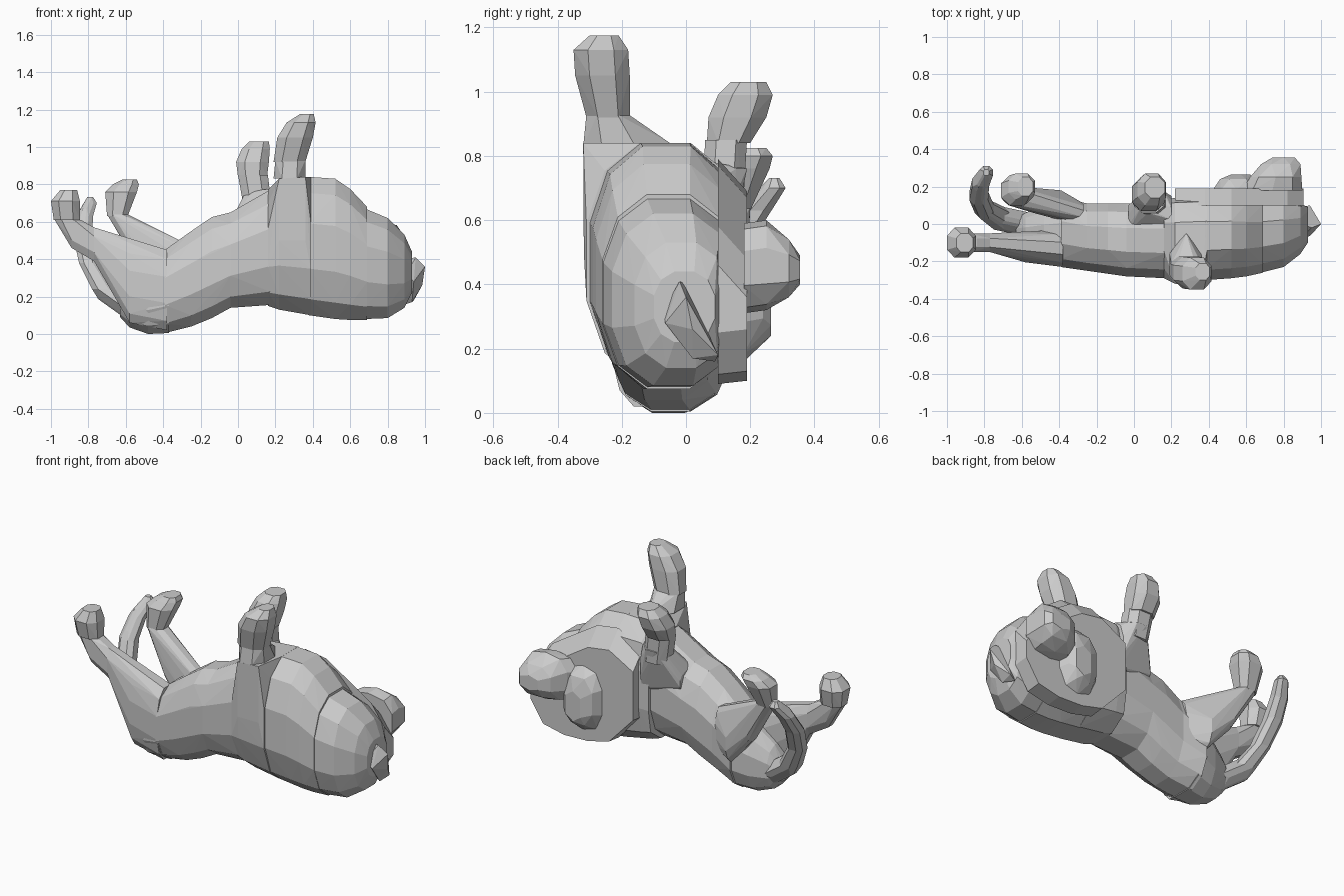
import bpy, bmesh
from math import cos, sin, pi


def ring(axis, pos, a0, a1, b0, b1, n=12, power=0.85, cut=None):
    """Rounded cross-section; a and b are the extents on the other two axes (in xyz order)."""
    pts = []
    for i in range(n):
        t = 2 * pi * (i + 0.5) / n
        c, s = cos(t), sin(t)
        k = cos(pi / n)
        c = min(1, abs(c / k)) ** power * (1 if c > 0 else -1)
        s = min(1, abs(s / k)) ** power * (1 if s > 0 else -1)
        a = (a0 + a1) / 2 + c * (a1 - a0) / 2
        b = (b0 + b1) / 2 + s * (b1 - b0) / 2
        if cut is not None:
            a = min(a, cut)
        p = [a, b]
        p.insert('xyz'.index(axis), pos)
        pts.append(tuple(p))
    return pts


def hull(name, *groups):
    """Faceted convex part wrapped around groups of points."""
    bm = bmesh.new()
    for g in groups:
        for p in g:
            bm.verts.new(p)
    bmesh.ops.remove_doubles(bm, verts=bm.verts[:], dist=0.003)
    bmesh.ops.convex_hull(bm, input=bm.verts[:])
    loose = [v for v in bm.verts if not v.link_faces]
    bmesh.ops.delete(bm, geom=loose, context='VERTS')
    bmesh.ops.recalc_face_normals(bm, faces=bm.faces[:])
    me = bpy.data.meshes.new(name)
    bm.to_mesh(me)
    bm.free()
    ob = bpy.data.objects.new(name, me)
    bpy.context.collection.objects.link(ob)


def X(x, *e, **k):
    return ring('x', x, *e, **k)


def Z(z, *e, n=8):
    return ring('z', z, *e, n=n)


# torso: belly, ribs and pelvis
hip = X(-0.25, -0.25, 0.11, 0.04, 0.55)
waist = X(-0.04, -0.28, 0.11, 0.14, 0.65)
hull("belly", hip, waist, X(-0.14, -0.265, 0.11, 0.085, 0.625))
hull("ribs", waist, X(0.17, -0.29, 0.11, 0.155, 0.77))
hull("hips", hip, X(-0.39, -0.23, 0.14, 0.005, 0.45))
hull("pelvis", X(-0.37, -0.23, 0.13, 0.005, 0.44), X(-0.48, -0.21, 0.10, 0.0, 0.38),
     X(-0.58, -0.17, 0.06, 0.035, 0.30), X(-0.63, -0.13, 0.03, 0.09, 0.22))

# neck (with the front shoulder corner) and head
hull("neck", X(0.16, -0.29, 0.16, 0.15, 0.77, cut=0.13), X(0.22, -0.31, 0.17, 0.13, 0.83, cut=0.14),
     X(0.39, -0.31, 0.18, 0.10, 0.84, cut=0.12),
     [(0.22, -0.32, 0.83), (0.36, -0.32, 0.84), (0.22, -0.318, 0.5), (0.36, -0.318, 0.5)])
hull("head", X(0.38, -0.30, 0.17, 0.10, 0.84, cut=0.11), X(0.52, -0.29, 0.17, 0.08, 0.83, cut=0.11),
     X(0.60, -0.28, 0.16, 0.075, 0.775, cut=0.11), X(0.69, -0.26, 0.15, 0.075, 0.68, cut=0.11))
hull("crown", X(0.68, -0.26, 0.15, 0.08, 0.67, cut=0.11), X(0.80, -0.23, 0.15, 0.085, 0.62, cut=0.11),
     X(0.89, -0.16, 0.13, 0.14, 0.53, cut=0.11), X(0.93, -0.10, 0.09, 0.22, 0.44))
# face outline follows the head: x, bottom z, top z; slightly narrowed at the front
outline = [(0.22, 0.30, 0.70), (0.38, 0.13, 0.79), (0.52, 0.095, 0.77),
           (0.68, 0.09, 0.65), (0.82, 0.12, 0.58), (0.905, 0.25, 0.46)]
hull("face", [(x, 0.10, z) for x, a, b in outline for z in (a, b)],
     [(x, 0.19, z) for x, a, b in outline for z in (a + 0.01, b - 0.10)])
hull("muzzle", ring('y', 0.18, 0.58, 0.90, 0.31, 0.59, n=10), ring('y', 0.25, 0.62, 0.895, 0.32, 0.60, n=10),
     ring('y', 0.32, 0.68, 0.89, 0.36, 0.54, n=8), ring('y', 0.355, 0.74, 0.86, 0.40, 0.49, n=6))
hull("jaw", ring('y', 0.18, 0.42, 0.68, 0.16, 0.56, n=10), ring('y', 0.24, 0.46, 0.65, 0.22, 0.50, n=8),
     ring('y', 0.265, 0.52, 0.62, 0.24, 0.42, n=6))
hull("ear", [(0.90, -0.07, 0.32), (0.90, 0.09, 0.16), (0.95, -0.02, 0.41), (0.94, -0.065, 0.28),
             (1.0, 0.0, 0.36), (0.985, 0.02, 0.26), (0.94, 0.10, 0.18), (0.93, 0.02, 0.17), (0.90, 0.0, 0.40)])

# front arm
hull("arm_front", Z(0.83, 0.19, 0.36, -0.32, -0.10), Z(0.93, 0.20, 0.36, -0.31, -0.18),
     [(0.28, -0.05, 0.84)])
hull("paw_front", Z(0.92, 0.19, 0.36, -0.31, -0.175), Z(1.05, 0.21, 0.40, -0.345, -0.175),
     Z(1.13, 0.26, 0.415, -0.35, -0.18), Z(1.175, 0.33, 0.405, -0.30, -0.21))

# rear arm
hull("shoulder_rear", X(-0.03, -0.06, 0.10, 0.50, 0.62), X(0.20, -0.04, 0.15, 0.45, 0.78),
     Z(0.76, 0.04, 0.17, 0.06, 0.19))
hull("arm_rear", Z(0.68, 0.03, 0.18, 0.05, 0.18), Z(0.85, 0.0, 0.16, 0.06, 0.19))
hull("paw_rear", Z(0.84, 0.0, 0.155, 0.065, 0.20), Z(0.92, -0.01, 0.165, 0.07, 0.25),
     Z(0.99, 0.02, 0.17, 0.10, 0.27), Z(1.03, 0.06, 0.165, 0.14, 0.25))

# front leg
knee = X(-0.77, -0.15, -0.05, 0.39, 0.57, n=8)
hull("thigh_front", X(-0.38, -0.23, -0.03, 0.02, 0.45), X(-0.58, -0.205, -0.06, 0.06, 0.48), knee)
hull("shin_front", knee, X(-0.89, -0.15, -0.06, 0.46, 0.62, n=8), Z(0.61, -0.98, -0.84, -0.15, -0.05))
hull("foot_front", Z(0.61, -0.985, -0.845, -0.16, -0.04), Z(0.71, -1.0, -0.845, -0.18, -0.02),
     Z(0.77, -0.95, -0.86, -0.15, -0.05))

# rear leg
hull("thigh_rear", X(-0.27, 0.0, 0.11, 0.22, 0.48), X(-0.39, 0.02, 0.18, 0.20, 0.45),
     X(-0.54, 0.06, 0.19, 0.37, 0.53), Z(0.64, -0.70, -0.59, 0.10, 0.20))
hull("foot_rear", Z(0.63, -0.70, -0.59, 0.10, 0.20), Z(0.76, -0.71, -0.54, 0.10, 0.26),
     Z(0.80, -0.67, -0.53, 0.13, 0.27), Z(0.825, -0.62, -0.54, 0.15, 0.25))

# tail: chain of short tapering pieces
path = [(-0.58, 0.0, 0.14, 0.06), (-0.72, 0.03, 0.24, 0.06), (-0.80, 0.08, 0.38, 0.05),
        (-0.83, 0.15, 0.52, 0.05), (-0.82, 0.22, 0.63, 0.045), (-0.79, 0.275, 0.70, 0.035)]


def ball(x, y, z, r):
    return [p for h, s in ((-0.9, 0.45), (0, 1), (0.9, 0.45))
            for p in Z(z + h * r, x - r * s, x + r * s, y - r * s, y + r * s)]


for i in range(len(path) - 1):
    hull("tail_%d" % (i + 1), ball(*path[i]), ball(*path[i + 1]))
